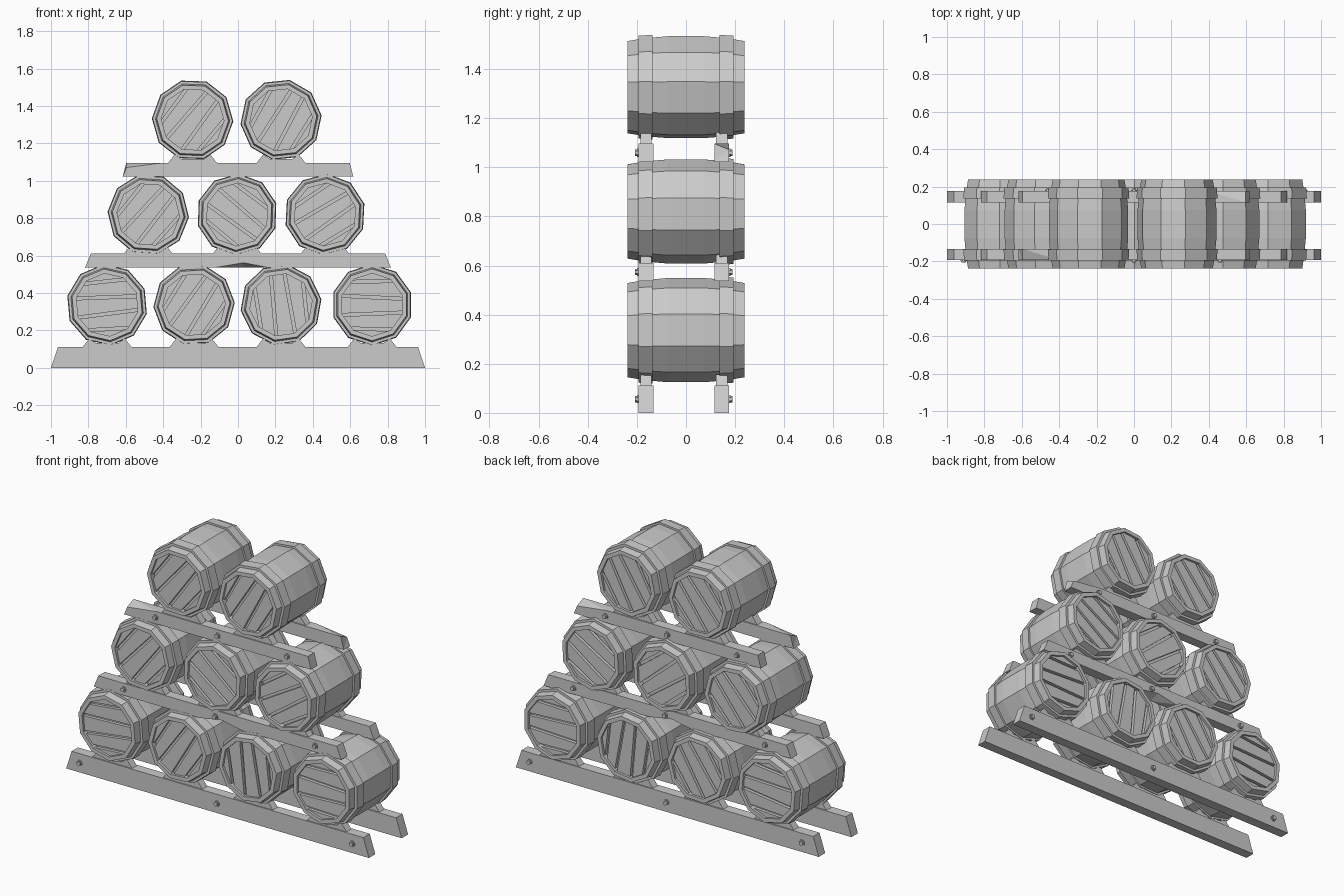
import bpy, bmesh, math
from mathutils import Vector

if "Cube" in bpy.data.objects:
    bpy.data.objects.remove(bpy.data.objects["Cube"])

SIDES = 10


def finish(bm, name):
    bmesh.ops.recalc_face_normals(bm, faces=bm.faces)
    me = bpy.data.meshes.new(name)
    bm.to_mesh(me)
    bm.free()
    return me


def place(me, name, loc=(0, 0, 0), rot=(0, 0, 0)):
    ob = bpy.data.objects.new(name, me)
    ob.location, ob.rotation_euler = loc, rot
    bpy.context.collection.objects.link(ob)
    return ob


def ring(bm, r, y, n=SIDES):
    # a vertex ring around the y axis
    angs = [2 * math.pi * (k + 0.5) / n for k in range(n)]
    return [bm.verts.new((r * math.cos(a), y, r * math.sin(a))) for a in angs]


def lathe(bm, profile, closed=False, n=SIDES):
    # revolve (radius, y) points; closed loops the profile, otherwise ends are capped
    rings = [ring(bm, r, y, n) for r, y in profile]
    pairs = list(zip(rings, rings[1:]))
    if closed:
        pairs.append((rings[-1], rings[0]))
    else:
        bm.faces.new(rings[0])
        bm.faces.new(rings[-1])
    for a, b in pairs:
        for k in range(n):
            j = (k + 1) % n
            bm.faces.new((a[k], a[j], b[j], b[k]))


def body_mesh():
    half = [(0.168, 0.205), (0.168, 0.238), (0.192, 0.238), (0.204, 0.165), (0.212, 0.075)]
    bm = bmesh.new()
    lathe(bm, [(r, -y) for r, y in half] + half[::-1])
    return finish(bm, "barrel_body")


def hoop_mesh():
    bm = bmesh.new()
    for s in (-1, 1):
        lathe(bm, [(0.185, s * 0.136), (0.218, s * 0.136), (0.214, s * 0.194), (0.185, s * 0.194)], True)
    return finish(bm, "barrel_hoops")


def plank_mesh():
    # slice a ten-sided disc into boards, then thicken each board
    gaps = [(-0.2, 0), (-0.13, 0.03), (-0.048, -0.04), (0.04, 0.05), (0.125, -0.02), (0.2, 0)]
    bm = bmesh.new()
    for s in (-1, 1):
        for (z0, t0), (z1, t1) in zip(gaps, gaps[1:]):
            part = bmesh.new()
            part.faces.new(ring(part, 0.169, s * 0.204))
            for z, t, side in ((z0 + 0.008, t0, -1), (z1 - 0.008, t1, 1)):
                bmesh.ops.bisect_plane(part, geom=part.verts[:] + part.edges[:] + part.faces[:],
                                       plane_co=(0, 0, z), plane_no=Vector((t, 0, 1)) * side,
                                       clear_outer=True)
            ext = bmesh.ops.extrude_face_region(part, geom=part.faces[:])
            moved = [v for v in ext["geom"] if isinstance(v, bmesh.types.BMVert)]
            bmesh.ops.translate(part, verts=moved, vec=(0, s * 0.02, 0))
            tmp = finish(part, "plank_piece")
            bm.from_mesh(tmp)
            bpy.data.meshes.remove(tmp)
    return finish(bm, "barrel_end_planks")


def saddle_mesh():
    # trapezoid block with a cradle notch
    prof = [(-0.13, -0.005), (0.13, -0.005), (0.13, 0), (0.095, 0.045), (0.06, 0.02),
            (-0.06, 0.02), (-0.095, 0.045), (-0.13, 0)]
    bm = bmesh.new()
    a, b = [[bm.verts.new((x, y, z)) for x, z in prof] for y in (-0.023, 0.023)]
    bm.faces.new(a)
    bm.faces.new(b)
    for k in range(len(prof)):
        j = (k + 1) % len(prof)
        bm.faces.new((a[k], a[j], b[j], b[k]))
    return finish(bm, "saddle")


def rail_mesh(half, slope, z0, z1, chips):
    # stations along x; chips are (x, lift of lower front edge, drop of upper front edge)
    sts = sorted([(-half, 0, 0), (half, 0, 0)] + chips)
    if sts[0][0] == sts[1][0]:
        sts.pop(1 if sts[0][2] else 0)
    bm = bmesh.new()
    secs = []
    for x, lo, hi in sts:
        xt = max(-half + slope, min(half - slope, x))
        co = [(x, -0.03, z0 + lo), (x, 0.03, z0), (xt, 0.03, z1), (xt, -0.03, z1 - hi)]
        secs.append([bm.verts.new(c) for c in co])
    bm.faces.new(secs[0])
    bm.faces.new(secs[-1])
    for a, b in zip(secs, secs[1:]):
        for k in range(4):
            j = (k + 1) % 4
            bm.faces.new((a[k], a[j], b[j], b[k]))
    bmesh.ops.triangulate(bm, faces=[f for f in bm.faces if chips])
    return finish(bm, "rail")


def bolt_mesh():
    # washer and hexagonal head facing -y
    bm = bmesh.new()
    lathe(bm, [(0.018, 0.01), (0.018, -0.006)], n=8)
    lathe(bm, [(0.013, 0.0), (0.013, -0.014)], n=6)
    return finish(bm, "bolt")


body, hoops, planks = body_mesh(), hoop_mesh(), plank_mesh()
saddle, bolt = saddle_mesh(), bolt_mesh()

# each tier: rail half length, slope, bottom, top, chips, bolt x, barrel z, (barrel x, turn in degrees)
tiers = {
    "lower": (1.0, 0.037, 0.0, 0.112, [], (-0.91, -0.005, 0.89), 0.337,
              ((-0.70, 5), (-0.235, 57), (0.23, 98), (0.717, 0))),
    "middle": (0.817, 0.03, 0.537, 0.61, [(-0.12, 0, 0), (0.03, 0.025, 0), (0.16, 0, 0)],
               (-0.62, -0.015, 0.645), 0.82, ((-0.48, 50), (-0.005, -38), (0.465, 33))),
    "upper": (0.617, 0.02, 1.022, 1.096, [(-0.617, 0, 0.025), (-0.40, 0, 0)],
              (-0.41, 0.0, 0.46), 1.326, ((-0.243, 52), (0.23, 60))),
}

for tier, (half, slope, z0, z1, chips, bolts, bz, barrels) in tiers.items():
    rail = rail_mesh(half, slope, z0, z1, chips)
    # the back rail is the front one turned round
    for side, y, s in (("front", -0.163, 1), ("back", 0.146, -1)):
        turn = (0, 0, 0 if s == 1 else math.pi)
        place(rail, f"{tier}_{side}_rail", (0, y, 0), turn)
        for bx in bolts:
            place(bolt, f"{tier}_{side}_bolt", (bx * s, y - 0.03 * s, (z0 + z1) / 2), turn)
        for bx, _ in barrels:
            place(saddle, f"{tier}_{side}_saddle", (bx, y, z1))
    for bx, deg in barrels:
        loc, rot = (bx, 0, bz), (0, -math.radians(deg), 0)
        place(body, f"{tier}_barrel_body", loc, rot)
        place(hoops, f"{tier}_barrel_hoops", loc, rot)
        place(planks, f"{tier}_barrel_end_planks", loc, rot)
